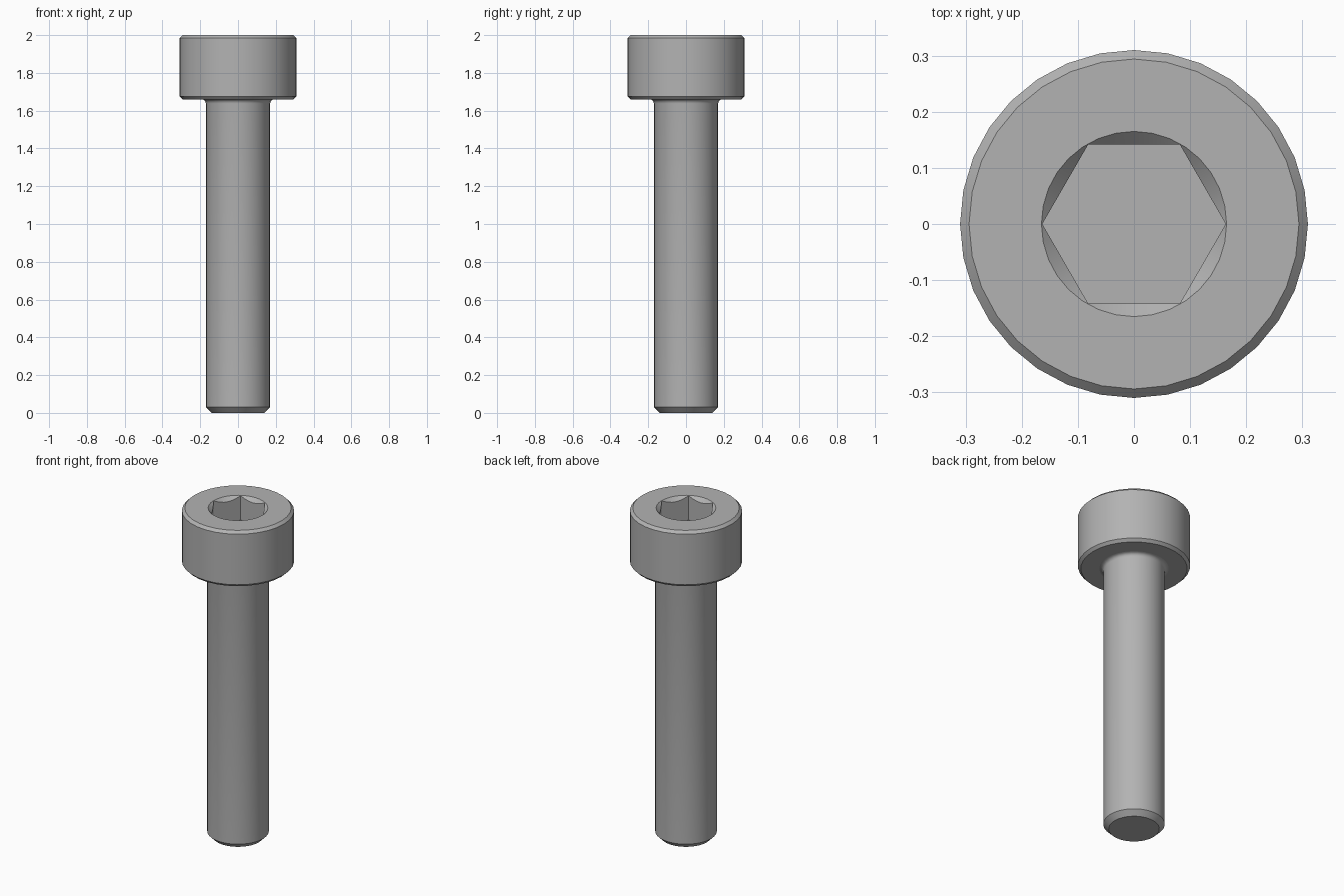
import bpy, bmesh, math

default = bpy.data.objects.get("Cube")
if default:
    bpy.data.objects.remove(default, do_unlink=True)

SIDES = 32

steel = bpy.data.materials.new("grey_steel")
steel.use_nodes = True
colour = (0.45, 0.45, 0.45, 1)
steel.diffuse_color = colour
steel.node_tree.nodes["Principled BSDF"].inputs["Base Color"].default_value = colour


def lathe(name, profile, sides):
    """Turn (radius, z) points around the z axis and cap both ends."""
    bm = bmesh.new()
    rings = []
    for r, z in profile:
        turns = [math.tau * i / sides for i in range(sides)]
        rings.append([bm.verts.new((r * math.cos(a), r * math.sin(a), z)) for a in turns])
    for low, high in zip(rings, rings[1:]):
        for i in range(sides):
            j = (i + 1) % sides
            bm.faces.new((low[i], low[j], high[j], high[i]))
    bm.faces.new(rings[0][::-1])
    bm.faces.new(rings[-1])
    bmesh.ops.recalc_face_normals(bm, faces=bm.faces)
    mesh = bpy.data.meshes.new(name)
    bm.to_mesh(mesh)
    bm.free()
    mesh.materials.append(steel)
    obj = bpy.data.objects.new(name, mesh)
    bpy.context.collection.objects.link(obj)
    return obj


# Shank with chamfered tip, fillet under the head, chamfered cylindrical head
shank_r, head_r, under, fillet, bevel = 0.17, 0.31, 1.66, 0.022, 0.016
profile = [(0.14, 0), (shank_r, 0.03)]
for i in range(5):
    a = math.radians(22.5 * i)
    profile.append((shank_r + fillet * (1 - math.cos(a)), under - fillet * (1 - math.sin(a))))
profile += [(head_r - bevel, under), (head_r, under + bevel),
            (head_r, 2 - bevel), (head_r - bevel, 2)]
bolt = lathe("socket_head_bolt", profile, SIDES)

# Hexagonal socket with a conical lead-in
hex_cutter = lathe("hex_socket_cutter", [(0.1635, 1.85), (0.1635, 2.1)], 6)
cone_cutter = lathe("lead_in_cutter", [(0.115, 1.95), (0.265, 2.1)], SIDES)

bpy.ops.object.select_all(action='DESELECT')
bolt.select_set(True)
bpy.context.view_layer.objects.active = bolt
for cutter in (hex_cutter, cone_cutter):
    cutter.hide_render = True
    cut = bolt.modifiers.new(cutter.name, 'BOOLEAN')
    cut.operation = 'DIFFERENCE'
    cut.solver = 'EXACT'
    cut.object = cutter
    bpy.ops.object.modifier_apply(modifier=cut.name)
    bpy.data.objects.remove(cutter, do_unlink=True)

# Smooth round walls, flat end faces
bpy.ops.object.shade_smooth_by_angle(angle=math.radians(30))
for face in bolt.data.polygons:
    if abs(face.normal.z) > 0.999:
        face.use_smooth = False
